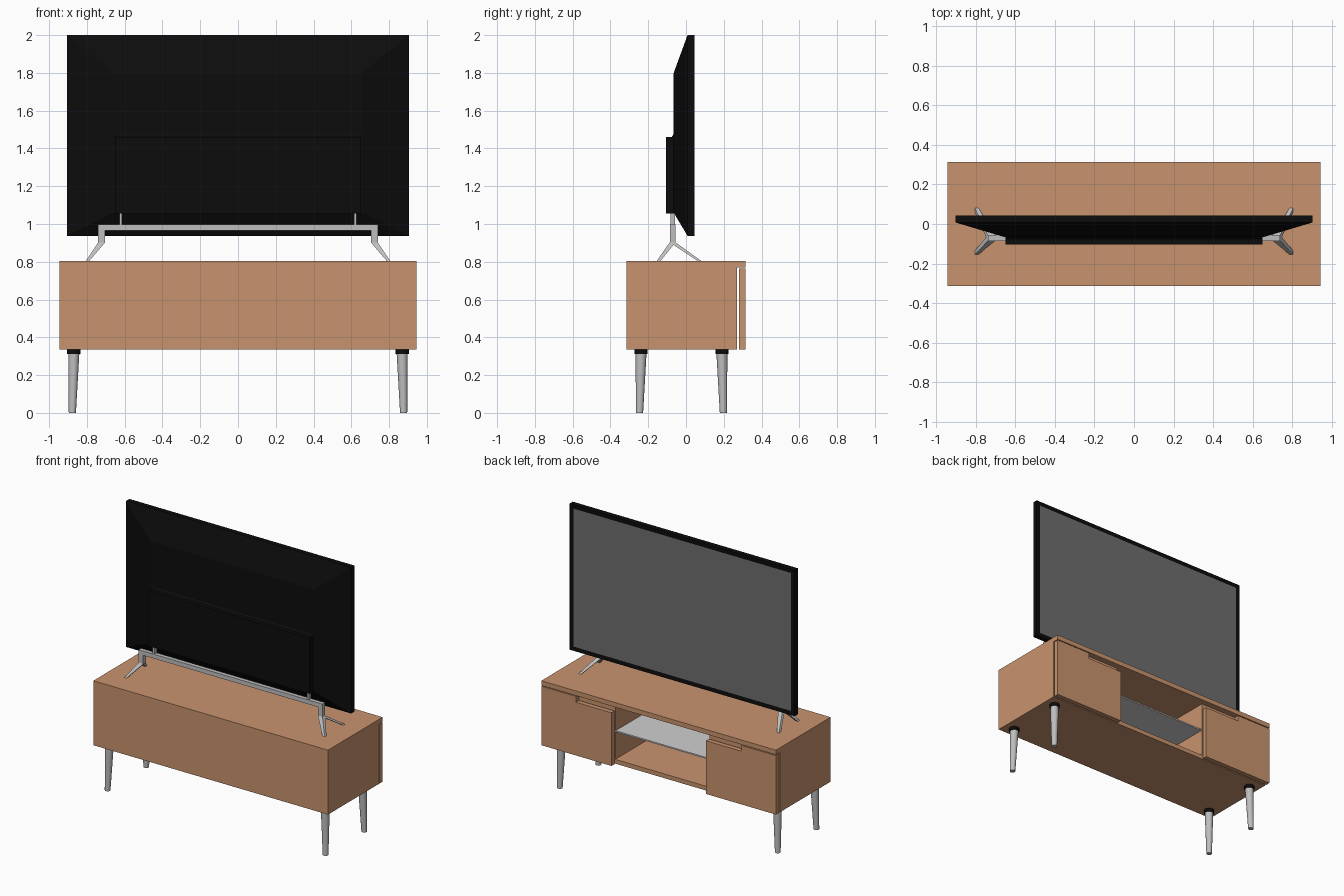
import bpy, bmesh, math
from mathutils import Vector

if "Cube" in bpy.data.objects:
    bpy.data.objects.remove(bpy.data.objects["Cube"])


def mat(name, srgb):
    m = bpy.data.materials.new(name)
    lin = [((c / 255 + 0.055) / 1.055) ** 2.4 if c > 10 else c / 255 / 12.92 for c in srgb]
    m.diffuse_color = (*lin, 1)
    m.use_nodes = True
    m.node_tree.nodes["Principled BSDF"].inputs["Base Color"].default_value = m.diffuse_color
    return m


WOOD = mat("warm wood", (201, 148, 110))
BLACK = mat("black plastic", (12, 12, 12))
SCREEN = mat("grey screen", (110, 110, 110))
SILVER = mat("silver metal", (190, 190, 190))
GLASS = mat("pale shelf", (208, 208, 208))


def finish(name, bm, *mats):
    bmesh.ops.recalc_face_normals(bm, faces=bm.faces)
    me = bpy.data.meshes.new(name)
    bm.to_mesh(me)
    bm.free()
    for m in mats:
        me.materials.append(m)
    ob = bpy.data.objects.new(name, me)
    bpy.context.collection.objects.link(ob)
    return ob


def loft(name, rings, *mats):
    """Skin a list of equal-length point rings and cap both ends."""
    bm = bmesh.new()
    vs = [[bm.verts.new(p) for p in r] for r in rings]
    n = len(vs[0])
    for a, b in zip(vs, vs[1:]):
        for i in range(n):
            bm.faces.new((a[i], a[(i + 1) % n], b[(i + 1) % n], b[i]))
    bm.faces.new(vs[0])
    bm.faces.new(vs[-1])
    return finish(name, bm, *mats)


def box(name, x, y, z, m):
    ring = lambda h: [(x[0], y[0], h), (x[1], y[0], h), (x[1], y[1], h), (x[0], y[1], h)]
    return loft(name, [ring(z[0]), ring(z[1])], m)


def rect_xz(x, z0, z1, y):
    return [(-x, y, z0), (x, y, z0), (x, y, z1), (-x, y, z1)]


def circle(c, r, n=24):
    return [(c[0] + r * math.cos(2 * math.pi * i / n),
             c[1] + r * math.sin(2 * math.pi * i / n), c[2]) for i in range(n)]


def smooth(ob):
    bpy.ops.object.select_all(action='DESELECT')
    ob.select_set(True)
    bpy.context.view_layer.objects.active = ob
    bpy.ops.object.shade_smooth_by_angle(angle=math.radians(35))


# Cabinet carcass
W, BACK, BODY, FRONT = 0.944, -0.314, 0.27, 0.314
box("cabinet_top", (-W, W), (BACK, FRONT), (0.77, 0.804), WOOD)
box("cabinet_bottom", (-W, W), (BACK, BODY), (0.335, 0.366), WOOD)
box("cabinet_back", (-W, W), (BACK, BACK + 0.025), (0.366, 0.77), WOOD)
box("shelf", (-0.38, 0.38), (BACK + 0.025, BODY - 0.005), (0.563, 0.573), GLASS)

for s, side in ((-1, "left"), (1, "right")):
    span = lambda a, b: tuple(sorted((s * a, s * b)))
    box(f"{side}_side_panel", span(W - 0.03, W), (BACK + 0.025, BODY), (0.366, 0.77), WOOD)
    box(f"{side}_divider", span(0.38, 0.41), (BACK + 0.025, BODY), (0.366, 0.77), WOOD)
    box(f"{side}_compartment_front", span(0.41, W - 0.03), (BODY - 0.02, BODY), (0.366, 0.77), WOOD)
    # Door with a grip notch cut from its inner top corner
    outline = [(W, 0.335), (W, 0.764), (0.665, 0.764), (0.665, 0.722), (0.38, 0.722), (0.38, 0.335)]
    loft(f"{side}_door", [[(s * x, y, z) for x, z in outline] for y in (0.28, FRONT)], WOOD)

    # Splayed tapered legs with dark collars
    for y, dy, end in ((-0.238, -0.008, "front"), (0.190, 0.008, "rear")):
        smooth(loft(f"{side}_{end}_leg", [circle((s * 0.877, y + dy, 0), 0.019),
                                          circle((s * 0.869, y, 0.315), 0.029)], SILVER))
        smooth(loft(f"{side}_{end}_leg_collar", [circle((s * 0.869, y, 0.312), 0.035),
                                                 circle((s * 0.869, y, 0.335), 0.035)], BLACK))

    # Stand upright, forked feet and mounting tab
    box(f"{side}_stand_upright", span(0.703, 0.74), (-0.086, -0.056), (0.90, 0.997), SILVER)
    for y, end in ((-0.145, "front"), (0.072, "rear")):
        top, foot = Vector((s * 0.7215, -0.071, 0.903)), Vector((s * 0.797, y, 0.804))
        ring = lambda c, a, b, h: [(c.x - a, c.y - b, c.z), (c.x + a, c.y - b, c.z),
                                   (c.x + a, c.y + b, c.z + h), (c.x - a, c.y + b, c.z + h)]
        loft(f"{side}_{end}_stand_foot", [ring(top, 0.0185, 0.015, 0), ring(foot, 0.009, 0.01, 0)], SILVER)
    box(f"{side}_mounting_tab", span(0.613, 0.628), (-0.083, -0.058), (0.99, 1.056), SILVER)

box("stand_crossbar", (-0.74, 0.74), (-0.086, -0.056), (0.966, 0.997), SILVER)

# Television shell: flat rim, then a shallow pyramid towards the back
Y0 = 0.044
tv = loft("television_shell", [rect_xz(0.66, 1.06, 1.80, -0.065),
                               rect_xz(0.905, 0.937, 2.0, 0.008),
                               rect_xz(0.905, 0.937, 2.0, Y0)], BLACK, SCREEN)
# Screen inset into the viewing face
bm = bmesh.new()
bm.from_mesh(tv.data)
face = max(bm.faces, key=lambda f: f.calc_center_median().y)
bmesh.ops.inset_individual(bm, faces=[face], thickness=0.042, depth=-0.002)
face.material_index = 1
bm.to_mesh(tv.data)
bm.free()

# Electronics housing on the back, with a small chamfer along its top
prof = [(-0.105, 1.055), (-0.06, 1.055), (-0.06, 1.485), (-0.066, 1.475), (-0.076, 1.461), (-0.105, 1.461)]
loft("rear_housing", [[(x, y, z) for y, z in prof] for x in (-0.65, 0.65)], BLACK)
